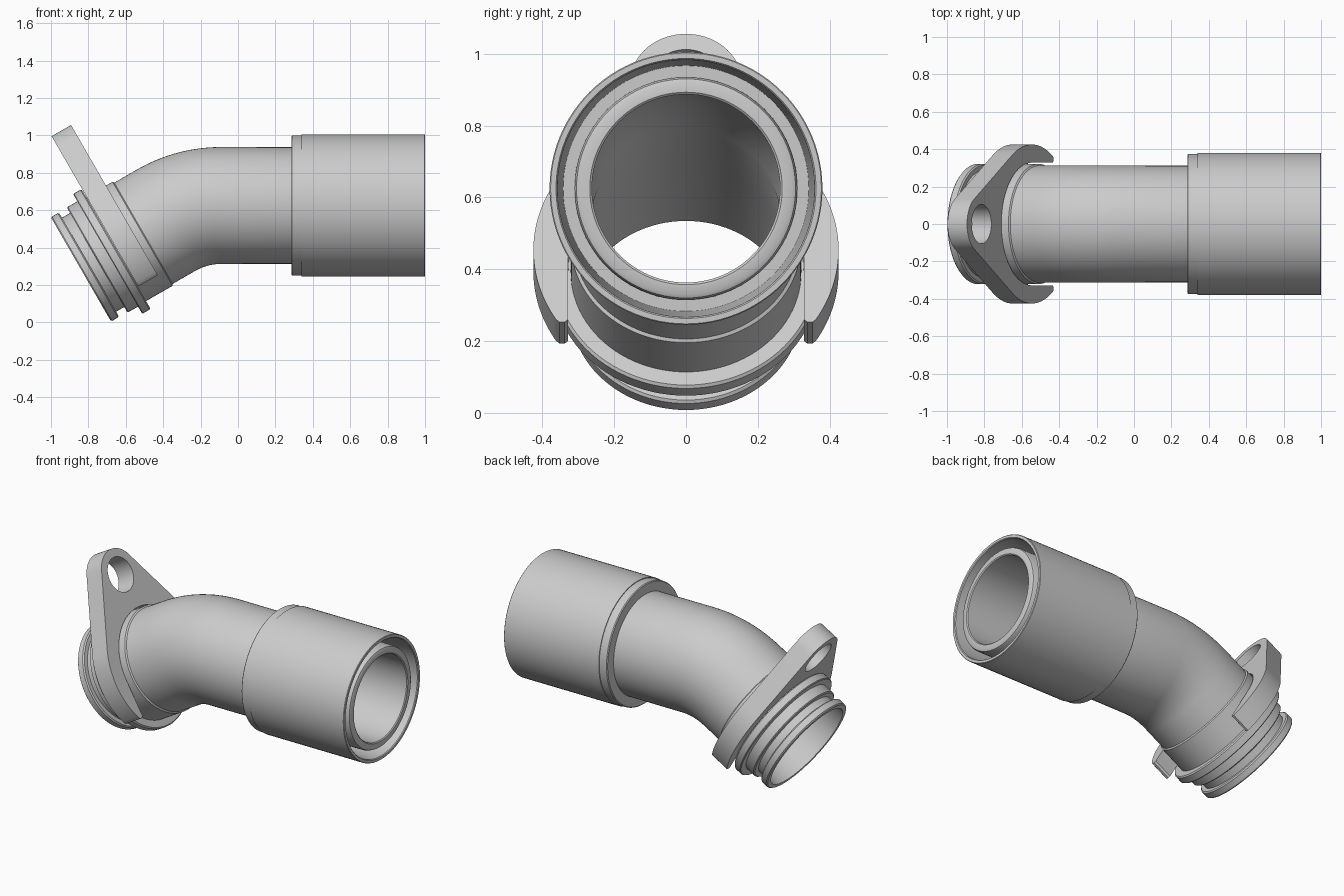
import bpy, bmesh
from math import sin, cos, pi, radians
from mathutils import Vector, Matrix

if "Cube" in bpy.data.objects:
    bpy.data.objects.remove(bpy.data.objects["Cube"])

grey = bpy.data.materials.new("light_grey")
grey.use_nodes = True
grey.diffuse_color = (0.6, 0.6, 0.6, 1)
grey.node_tree.nodes["Principled BSDF"].inputs["Base Color"].default_value = (0.6, 0.6, 0.6, 1)

# Centre line: straight lower leg, bend, then level leg along +x
TILT = radians(30)
BEND_R = 0.59
LEG = 0.525
ARC = BEND_R * TILT
BEND_X, AXIS_Z = -0.09, 0.625
SIDES = 96


def frame(t):
    """Centre and up vector at distance t from the lower mouth."""
    a = TILT * (1 - min(max((t - LEG) / ARC, 0), 1))
    up = Vector((-sin(a), 0, cos(a)))
    centre = Vector((BEND_X, 0, AXIS_Z - BEND_R)) + up * BEND_R
    along = Vector((cos(a), 0, sin(a)))
    return centre + along * (min(t - LEG, 0) + max(t - LEG - ARC, 0)), up


def at_x(x):
    return LEG + ARC + x - BEND_X


def finish(name, mesh):
    obj = bpy.data.objects.new(name, mesh)
    bpy.context.collection.objects.link(obj)
    mesh.materials.clear()
    mesh.materials.append(grey)
    bpy.ops.object.select_all(action='DESELECT')
    obj.select_set(True)
    bpy.context.view_layer.objects.active = obj
    bpy.ops.object.shade_smooth_by_angle(angle=radians(30))
    return obj


def sweep(name, profile):
    """Turn a closed (distance, radius) profile round the centre line."""
    bm = bmesh.new()
    rings = []
    for t, r in profile:
        c, up = frame(t)
        rings.append([bm.verts.new(c + r * (up * cos(k) + Vector((0, sin(k), 0))))
                      for k in (2 * pi * i / SIDES for i in range(SIDES))])
    for i, a in enumerate(rings):
        b = rings[(i + 1) % len(rings)]
        for j in range(SIDES):
            k = (j + 1) % SIDES
            bm.faces.new((a[j], a[k], b[k], b[j]))
    bmesh.ops.recalc_face_normals(bm, faces=bm.faces)
    mesh = bpy.data.meshes.new(name)
    bm.to_mesh(mesh)
    bm.free()
    return finish(name, mesh)


# Pipe with seal groove, flange ring, bend and hollow bore
bend = [LEG + ARC * i / 16 for i in range(17)]
mouth = [(0, 0.29), (0, 0.315), (0.007, 0.322), (0.043, 0.322), (0.05, 0.315),
         (0.05, 0.29), (0.1, 0.29), (0.1, 0.318), (0.106, 0.325), (0.165, 0.325),
         (0.165, 0.365), (0.17, 0.37), (0.21, 0.37), (0.217, 0.363), (0.217, 0.321),
         (0.38, 0.321), (0.386, 0.3125)]
lip = [(at_x(0.975), 0.31), (at_x(0.987), 0.305), (at_x(0.992), 0.295),
       (at_x(0.992), 0.268), (at_x(0.987), 0.262)]
sweep("elbow_pipe", mouth + [(t, 0.3125) for t in bend] + lip
      + [(t, 0.262) for t in reversed(bend)] + [(0.3, 0.283)])

# Sleeve around the level end, with a deep ring-shaped recess
sweep("end_sleeve", [(at_x(x), r) for x, r in (
    (0.285, 0.3), (0.285, 0.37), (0.29, 0.375), (0.34, 0.375), (0.34, 0.38),
    (0.997, 0.38), (1.0, 0.377), (1.0, 0.362), (0.995, 0.358),
    (0.5, 0.342), (0.5, 0.3))])


# Mounting plate: fork around the pipe, tapering to a bolt eye
def arc(cy, r, start, end, n=32):
    angles = (radians(start + (end - start) * i / n) for i in range(n + 1))
    return [(r * cos(a), cy + r * sin(a)) for a in angles]


EYE, OUTER, SLOT = 0.54, 0.425, 0.328
tip = [(0.352, -0.232), (0.338, -0.232), (SLOT, -0.222)]
outline = (arc(EYE, 0.155, 30, 150) + arc(0, OUTER, 150, 211.5)
           + [(-x, y) for x, y in tip] + arc(0, SLOT, 180, 0, 64)
           + tip[::-1] + arc(0, OUTER, -31.5, 30))
hole = arc(EYE, 0.105, 0, 352.5, 47)

curve = bpy.data.curves.new("plate_outline", 'CURVE')
curve.dimensions = '2D'
curve.fill_mode = 'BOTH'
curve.extrude = 0.06
for loop in (outline, hole):
    spline = curve.splines.new('POLY')
    spline.points.add(len(loop) - 1)
    for p, (x, y) in zip(spline.points, loop):
        p.co = (x, y, 0, 1)
    spline.use_cyclic_u = True
helper = bpy.data.objects.new("plate_outline", curve)
bpy.context.collection.objects.link(helper)
graph = bpy.context.evaluated_depsgraph_get()
plate_mesh = bpy.data.meshes.new_from_object(helper.evaluated_get(graph))
bpy.data.objects.remove(helper)

# Weld the caps to the walls and stand the plate across the lower leg
bm = bmesh.new()
bm.from_mesh(plate_mesh)
bmesh.ops.remove_doubles(bm, verts=bm.verts, dist=0.0001)
bmesh.ops.recalc_face_normals(bm, faces=bm.faces)
centre, up = frame(0.28)
side = Vector((0, 1, 0))
turn = Matrix((side, up, side.cross(up))).transposed().to_4x4()
bm.transform(Matrix.Translation(centre) @ turn)
bm.to_mesh(plate_mesh)
bm.free()
finish("mounting_plate", plate_mesh)
